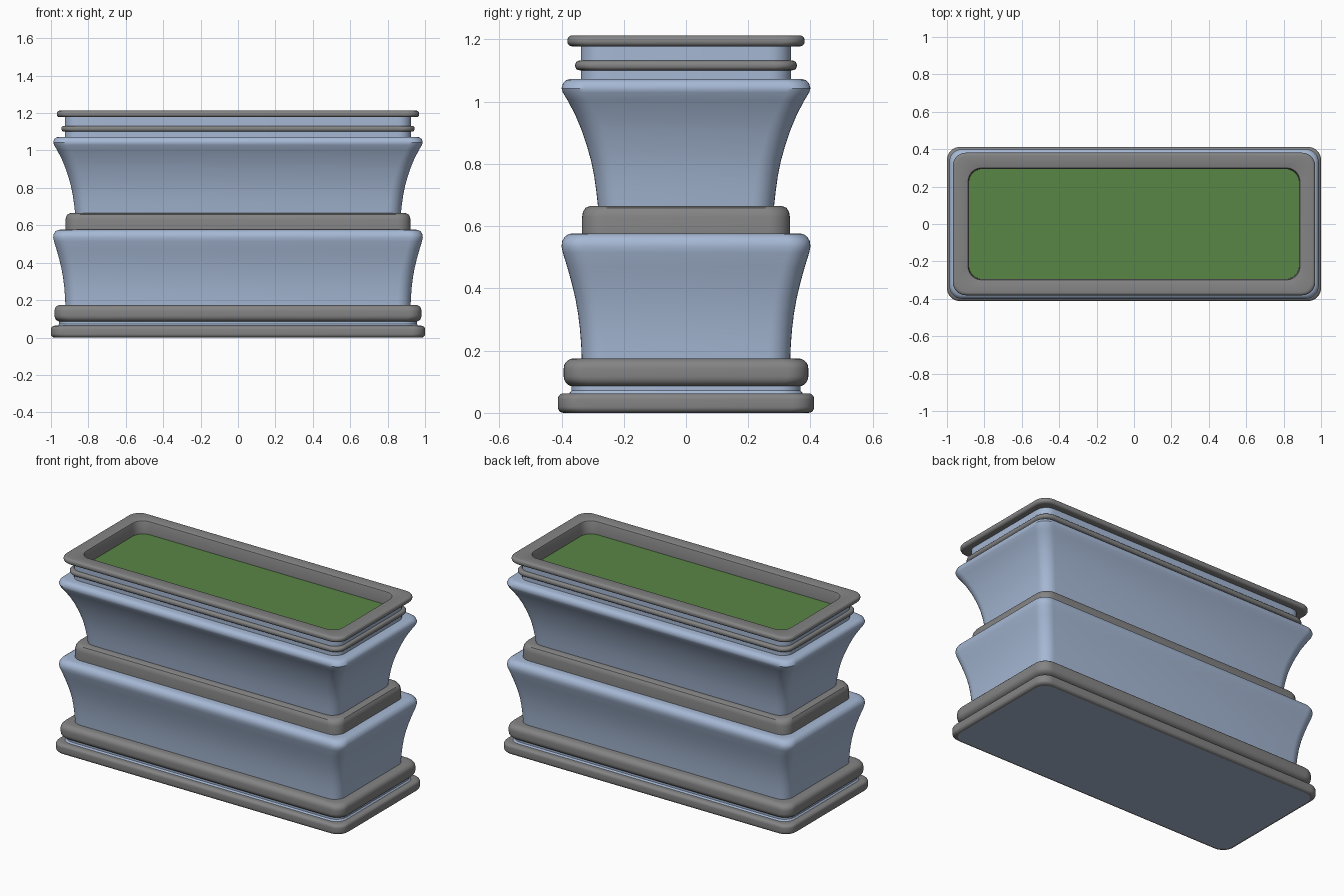
import bpy, bmesh, math

if "Cube" in bpy.data.objects:
    bpy.data.objects.remove(bpy.data.objects["Cube"])

OFFSET = 0.588   # half-length minus half-width, same for every level
RADIUS = 0.07    # plan corner radius


def material(name, color):
    m = bpy.data.materials.new(name)
    m.diffuse_color = (*color, 1)
    m.use_nodes = True
    m.node_tree.nodes["Principled BSDF"].inputs["Base Color"].default_value = m.diffuse_color
    return m


STONE = material("grey_trim", (0.23, 0.23, 0.23))
BLUE = material("blue_body", (0.38, 0.48, 0.66))
GREEN = material("green_bed", (0.10, 0.24, 0.06))


def ring(hy, z, steps=8):
    """Rounded rectangle, counter-clockwise."""
    cx, cy = hy + OFFSET - RADIUS, hy - RADIUS
    pts = []
    for k, (sx, sy) in enumerate([(1, 1), (-1, 1), (-1, -1), (1, -1)]):
        for i in range(steps + 1):
            a = math.pi / 2 * (k + i / steps)
            pts.append((sx * cx + RADIUS * math.cos(a), sy * cy + RADIUS * math.sin(a), z))
    return pts


def finish(bm, name, mat):
    me = bpy.data.meshes.new(name)
    bm.to_mesh(me)
    bm.free()
    me.materials.append(mat)
    me.shade_smooth()
    me.set_sharp_from_angle(angle=math.radians(35))
    ob = bpy.data.objects.new(name, me)
    bpy.context.collection.objects.link(ob)
    return ob


def loft(name, profile, mat):
    """Sweep a (half-width, z) profile around the rounded rectangle."""
    bm = bmesh.new()
    rings = [[bm.verts.new(p) for p in ring(hy, z)] for hy, z in profile]
    for a, b in zip(rings, rings[1:]):
        n = len(a)
        for i in range(n):
            j = (i + 1) % n
            bm.faces.new((a[i], a[j], b[j], b[i]))
    return finish(bm, name, mat)


def panel(name, hy, z, mat, up=True):
    bm = bmesh.new()
    vs = [bm.verts.new(p) for p in ring(hy, z)]
    bm.faces.new(vs if up else vs[::-1])
    return finish(bm, name, mat)


def band(z0, z1, r, inner0, inner1, outer, steps=5):
    """Moulding profile with both outer edges rounded by r."""
    pts = [(inner0, z0)]
    for zc, start in ((z0 + r, -90), (z1 - r, 0)):
        for i in range(steps + 1):
            a = math.radians(start + 90 * i / steps)
            pts.append((outer - r + r * math.cos(a), zc + r * math.sin(a)))
    return pts + [(inner1, z1)]


# Base: underside, plinth, recessed neck and thick moulding
panel("underside", 0.39, 0, BLUE, up=False)
loft("plinth", band(0, 0.063, 0.019, 0.39, 0.368, 0.412), STONE)
loft("base_neck", [(0.375, 0.063), (0.368, 0.072), (0.368, 0.087)], BLUE)
loft("base_moulding", band(0.085, 0.175, 0.032, 0.355, 0.335, 0.393), STONE)

# Lower flared body
loft("lower_body", [(0.335, 0.175), (0.337, 0.22), (0.341, 0.27), (0.347, 0.32),
                    (0.356, 0.37), (0.368, 0.42), (0.382, 0.47), (0.396, 0.515),
                    (0.400, 0.535), (0.398, 0.552), (0.389, 0.567), (0.376, 0.575),
                    (0.36, 0.577), (0.33, 0.577)], BLUE)

# Waist band
loft("waist_band", [(0.335, 0.577), (0.334, 0.63), (0.331, 0.646), (0.323, 0.659),
                    (0.308, 0.665), (0.28, 0.665)], STONE)

# Upper flared body
loft("upper_body", [(0.283, 0.665), (0.288, 0.71), (0.295, 0.76), (0.305, 0.81),
                    (0.319, 0.86), (0.336, 0.91), (0.357, 0.96), (0.381, 1.005),
                    (0.396, 1.03), (0.400, 1.043), (0.395, 1.06), (0.384, 1.07),
                    (0.37, 1.073), (0.336, 1.073)], BLUE)

# Collar with thin ring, then the rim with its recessed opening
loft("collar", [(0.338, 1.073), (0.338, 1.178)], BLUE)
loft("collar_ring", band(1.101, 1.132, 0.0135, 0.336, 0.336, 0.356), STONE)
loft("rim", band(1.178, 1.213, 0.015, 0.336, 0.305, 0.381)
     + [(0.299, 1.210), (0.296, 1.203), (0.294, 1.13)], STONE)

# Planting surface
panel("green_bed", 0.296, 1.132, GREEN)
